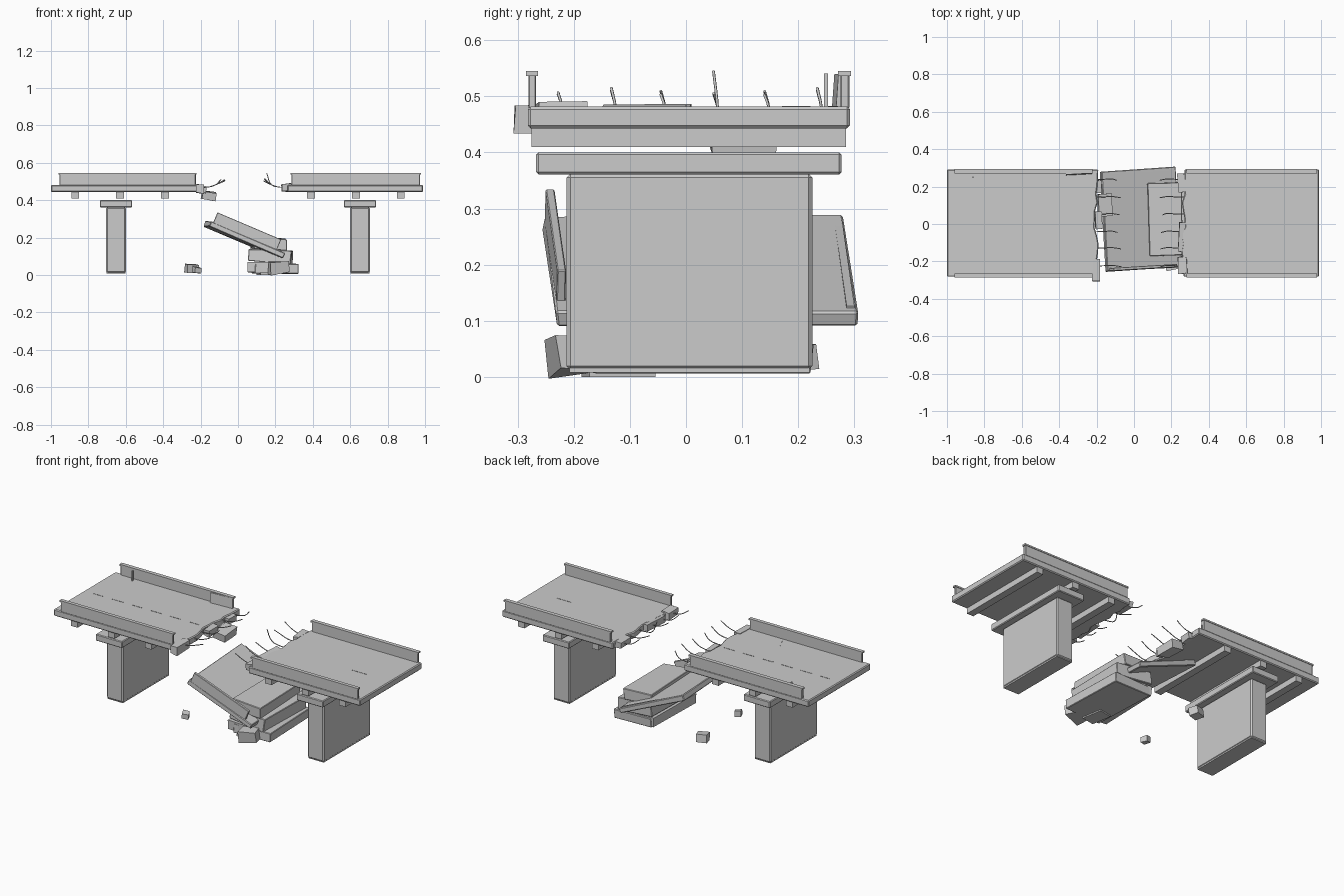
import bpy, bmesh, math, random
from mathutils import Vector, Euler

if "Cube" in bpy.data.objects:
    bpy.data.objects.remove(bpy.data.objects["Cube"])

random.seed(4)

def material(name, v):
    m = bpy.data.materials.new(name)
    m.diffuse_color = (v, v, v, 1)
    m.use_nodes = True
    m.node_tree.nodes["Principled BSDF"].inputs["Base Color"].default_value = m.diffuse_color
    return m

concrete = material("concrete_grey", 0.6)

def finish(name, bm, bevel=0.0):
    bmesh.ops.recalc_face_normals(bm, faces=bm.faces)
    me = bpy.data.meshes.new(name)
    bm.to_mesh(me)
    bm.free()
    ob = bpy.data.objects.new(name, me)
    bpy.context.collection.objects.link(ob)
    me.materials.append(concrete)
    if bevel:
        mod = ob.modifiers.new("bevel", 'BEVEL')
        mod.width = bevel
        mod.segments = 1
    return ob

def box(name, x, y, z, bevel=0.0):
    """Axis-aligned box from (min, max) ranges."""
    bm = bmesh.new()
    bmesh.ops.create_cube(bm, size=1)
    for v in bm.verts:
        for i, r in enumerate((x, y, z)):
            v.co[i] = (r[0] + r[1]) / 2 + v.co[i] * (r[1] - r[0])
    return finish(name, bm, bevel)

def block(name, size, loc, rot, jitter=0.0, bevel=0.0):
    """Rotated box, with optional uneven corners for broken pieces."""
    bm = bmesh.new()
    bmesh.ops.create_cube(bm, size=1)
    for v in bm.verts:
        v.co = Vector([c * s for c, s in zip(v.co, size)])
        v.co += Vector([random.uniform(-jitter, jitter) for _ in range(3)])
    ob = finish(name, bm, bevel)
    ob.location = loc
    ob.rotation_euler = Euler([math.radians(a) for a in rot])
    return ob

def slab(name, outline, z0, z1, bevel=0.0):
    """Plan outline extruded upward."""
    bm = bmesh.new()
    f = bm.faces.new([bm.verts.new((x, y, z0)) for x, y in outline])
    ext = bmesh.ops.extrude_face_region(bm, geom=[f])
    for v in ext["geom"]:
        if isinstance(v, bmesh.types.BMVert):
            v.co.z = z1
    return finish(name, bm, bevel)

def bar(name, pts, r):
    cu = bpy.data.curves.new(name, 'CURVE')
    cu.dimensions = '3D'
    cu.bevel_depth = r
    cu.bevel_resolution = 1
    cu.use_fill_caps = True
    cu.resolution_u = 4
    sp = cu.splines.new('BEZIER')
    sp.bezier_points.add(len(pts) - 1)
    for p, co in zip(sp.bezier_points, pts):
        p.co = co
        p.handle_left_type = p.handle_right_type = 'AUTO'
    ob = bpy.data.objects.new(name, cu)
    bpy.context.collection.objects.link(ob)
    cu.materials.append(concrete)

Y0, Y1 = -0.282, 0.292
bar_ys = (-0.225, -0.13, -0.042, 0.052, 0.143, 0.237)

# Standing halves: deck, parapets, cross beams, pier, rebar
for side, s, end, brk in (("left", -1, 1.0, 0.20), ("right", 1, 0.99, 0.26)):
    # deck with a jagged broken edge
    n = 13
    edge = [(s * (brk + random.uniform(-0.012, 0.014)), Y0 + (Y1 - Y0) * i / n)
            for i in range(n + 1)]
    slab(side + "_deck", [(s * end, Y1), (s * end, Y0)] + edge, 0.443, 0.482, 0.005)

    pr = sorted((s * (end - 0.04 if s < 0 else end - 0.012), s * (brk + 0.022)))
    pc = (pr[0] + 0.005, pr[1] - 0.005)
    for label, a, b in (("front", -0.281, -0.267), ("back", 0.275, 0.291)):
        box(f"{side}_{label}_parapet", pc, (a, b), (0.478, 0.54), 0.002)
        box(f"{side}_{label}_parapet_cap", pr, (a - 0.004, b + 0.003), (0.536, 0.545))

    for i, bx in enumerate((0.39, 0.63, 0.87)):
        c = s * bx
        box(f"{side}_cross_beam_{i}", (c - 0.021, c + 0.021), (-0.275, 0.285), (0.41, 0.446))

    px = s * 0.652
    box(side + "_pier", (px - 0.053, px + 0.053), (-0.213, 0.225), (0.012, 0.362), 0.007)
    box(side + "_pier_base", (px - 0.05, px + 0.05), (-0.208, 0.22), (0.008, 0.02))
    box(side + "_pier_cap", (px - 0.086, px + 0.086), (-0.267, 0.277), (0.361, 0.4), 0.004)

    # bent reinforcing bars sticking out of the break
    for i, y in enumerate(bar_ys):
        d = -s
        x0 = s * (brk + 0.02)
        tip = 0.508 + random.uniform(-0.006, 0.004)
        if s > 0 and i % 2:
            tip = 0.545 if i == 3 else 0.515
        bar(f"{side}_rebar_{i}",
            [(x0, y, 0.468), (x0 + d * 0.06, y + 0.002, 0.47),
             (x0 + d * 0.10, y + 0.004, 0.482),
             (x0 + d * random.uniform(0.125, 0.155), y - 0.003, tip)], 0.0025)

# Broken lumps clinging to the deck ends
lumps = (
    ((0.042, 0.12, 0.046), (-0.203, -0.245, 0.461), (0, 4, 0)),
    ((0.04, 0.09, 0.035), (-0.19, 0.02, 0.458), (0, 6, 3)),
    ((0.04, 0.07, 0.035), (-0.195, 0.20, 0.459), (0, 8, -3)),
    ((0.05, 0.09, 0.04), (0.26, -0.22, 0.468), (0, -3, 2)),
    ((0.04, 0.16, 0.036), (0.257, -0.07, 0.465), (0, 4, -3)),
    ((0.04, 0.10, 0.036), (0.255, 0.22, 0.465), (0, -4, 2)),
)
for i, (size, loc, rot) in enumerate(lumps):
    block(f"edge_lump_{i}", size, loc, rot, 0.003)
block("hanging_chunk", (0.075, 0.115, 0.045), (-0.157, 0.102, 0.424), (4, 10, 4), 0.004)

# Deck details: thin lane dashes, leaning panel, post, crack
for i in range(6):
    x = -0.94 + i * 0.125
    box(f"left_lane_dash_{i}", (x, x + 0.07), (-0.002, 0.002), (0.48, 0.4835))
box("right_lane_dash", (0.74, 0.84), (-0.002, 0.002), (0.48, 0.4835))
block("leaning_panel", (0.14, 0.008, 0.058), (-0.295, 0.27, 0.511), (-4, 0, 3))
box("small_post", (-0.864, -0.857), (0.246, 0.253), (0.48, 0.541))
block("deck_crack", (0.005, 0.07, 0.004), (-0.465, -0.215, 0.482), (0, 0, 24))

# Fallen span with its front parapet, tilted down toward +x
fallen = block("fallen_deck", (0.43, 0.535, 0.032), (0.035, 0.025, 0.188), (0, 23, 3.5), 0.003, 0.004)
rail = box("fallen_parapet", (-0.205, 0.165), (-0.266, -0.25), (0.01, 0.072), 0.002)
rail.parent = fallen
lip = box("fallen_back_curb", (-0.2, 0.2), (0.25, 0.264), (0.01, 0.018))
lip.parent = fallen

# Pile of slabs under and through the fallen span
block("pile_bottom_slab", (0.235, 0.39, 0.05), (0.2, 0.025, 0.032), (0, 0, 2), 0.004, 0.003)
block("pile_middle_slab", (0.225, 0.38, 0.068), (0.175, 0.03, 0.1), (0, 4, -2), 0.004, 0.003)
block("pile_top_slab", (0.18, 0.385, 0.06), (0.167, 0.025, 0.168), (0, 3, 2), 0.004, 0.003)
block("pile_base_step", (0.14, 0.38, 0.055), (0.125, 0.02, 0.04), (0, 0, -2), 0.004)

# Loose rubble
block("rubble_front", (0.09, 0.075, 0.06), (0.215, -0.205, 0.038), (4, -5, 15), 0.007)
block("rubble_back_left", (0.06, 0.055, 0.046), (-0.25, 0.2, 0.034), (5, 4, 20), 0.003)
block("rubble_small", (0.036, 0.036, 0.032), (-0.22, -0.17, 0.026), (3, 8, 25), 0.003)
block("rubble_floor", (0.08, 0.12, 0.012), (0.15, -0.12, 0.006), (0, 0, 10))
